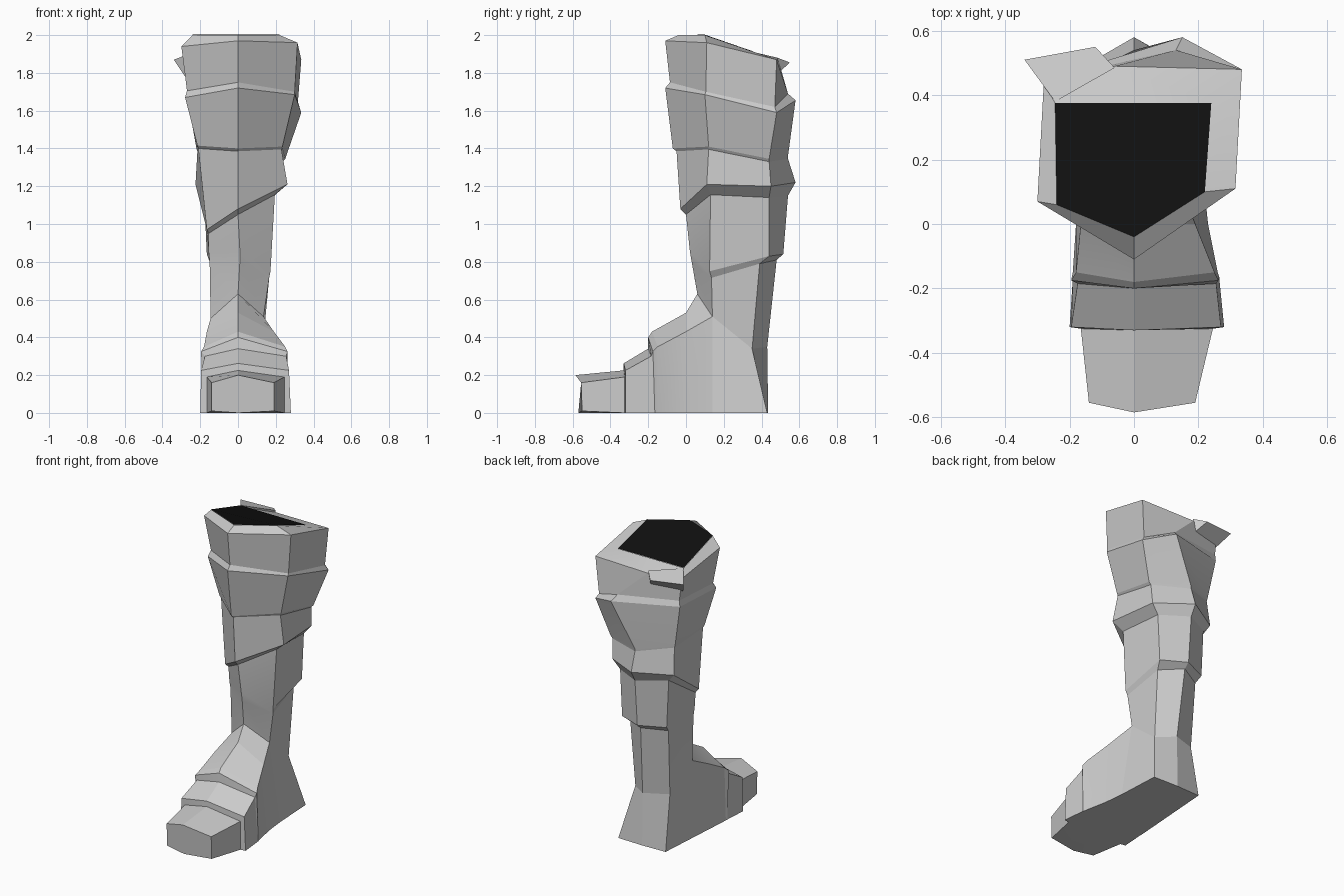
import bpy, bmesh, math

if "Cube" in bpy.data.objects:
    bpy.data.objects.remove(bpy.data.objects["Cube"], do_unlink=True)


def make_material(name, rgb):
    mat = bpy.data.materials.new(name)
    mat.use_nodes = True
    mat.diffuse_color = (*rgb, 1)
    bsdf = mat.node_tree.nodes["Principled BSDF"]
    bsdf.inputs["Base Color"].default_value = (*rgb, 1)
    bsdf.inputs["Roughness"].default_value = 0.8
    return mat


grey = make_material("light grey", (0.6, 0.6, 0.6))
black = make_material("black", (0.005, 0.005, 0.005))


def loft(name, rings, mat, closed=True, cap_first=False, cap_last=False):
    """Skin a list of equal-length point rings."""
    bm = bmesh.new()
    rows = [[bm.verts.new(p) for p in ring] for ring in rings]
    n = len(rows[0])
    for a, b in zip(rows, rows[1:]):
        for i in range(n if closed else n - 1):
            j = (i + 1) % n
            bm.faces.new((a[i], a[j], b[j], b[i]))
    if cap_first:
        bm.faces.new(rows[0])
    if cap_last:
        bm.faces.new(rows[-1])
    bmesh.ops.remove_doubles(bm, verts=bm.verts, dist=1e-5)
    bmesh.ops.recalc_face_normals(bm, faces=bm.faces)
    me = bpy.data.meshes.new(name)
    bm.to_mesh(me)
    bm.free()
    me.materials.append(mat)
    ob = bpy.data.objects.new(name, me)
    bpy.context.collection.objects.link(ob)
    bpy.ops.object.select_all(action="DESELECT")
    ob.select_set(True)
    bpy.context.view_layer.objects.active = ob
    bpy.ops.object.shade_smooth_by_angle(angle=math.radians(15))
    return ob


# Every leg ring runs: front ridge, front +x, back +x, back ridge, back -x, front -x
opening = [(0, -.04, 2), (.22, .1, 2), (.24, .375, 1.905),
           (0, .375, 1.905), (-.245, .375, 1.905), (-.24, .06, 2)]
rim = [(0, -.11, 1.97), (.315, .11, 1.96), (.335, .48, 1.87),
       (-.06, .49, 1.865), (-.28, .44, 1.87), (-.3, .07, 1.94)]
fold_top = [(0, -.085, 1.75), (.3, .105, 1.70), (.315, .47, 1.62),
            (.13, .54, 1.69), (-.265, .45, 1.72), (-.27, .1, 1.705)]
fold_low = [(0, -.11, 1.72), (.3, .1, 1.685), (.335, .48, 1.59),
            (.15, .58, 1.655), (-.27, .45, 1.68), (-.28, .08, 1.67)]
knee = [(0, -.07, 1.40), (.235, .12, 1.41), (.25, .44, 1.345),
        (0, .54, 1.36), (-.22, .43, 1.40), (-.215, .11, 1.415)]
knee_step = [(0, -.05, 1.385), (.23, .12, 1.395), (.235, .44, 1.33),
             (0, .54, 1.345), (-.215, .43, 1.385), (-.21, .12, 1.40)]
cuff_edge = [(0, -.03, 1.08), (.262, .11, 1.21), (.23, .45, 1.20),
             (0, .58, 1.22), (-.225, .45, 1.21), (-.165, .1, .97)]
cuff_under = [(0, 0, 1.05), (.195, .13, 1.155), (.18, .44, 1.14),
              (0, .54, 1.15), (-.18, .44, 1.16), (-.155, .12, .95)]
calf_edge = [(.01, .02, .86), (.172, .125, .75), (.165, .44, .83),
             (0, .515, .84), (-.165, .44, .84), (-.155, .13, .85)]
calf_step = [(.01, .03, .80), (.165, .135, .715), (.14, .39, .79),
             (0, .48, .81), (-.15, .4, .80), (-.15, .135, .80)]
ankle = [(0, .06, .63), (.135, .14, .51), (.13, .35, .34),
         (.02, .43, .35), (-.14, .37, .36), (-.145, .14, .5)]

# Shaft, from the bevelled rim down to the ankle, and the dark opening
loft("boot_shaft", [opening, rim, fold_top, fold_low, knee, knee_step,
                    cuff_edge, cuff_under, calf_edge, calf_step, ankle], grey)
loft("boot_opening", [[(x, y, z + .002) for x, y, z in opening]], black, cap_first=True)

# Small turned-out flap at the back corner of the rim
loft("rim_flap", [[(-.245, .38, 1.905), (-.34, .51, 1.87), (-.28, .43, 1.78)],
                  [(-.06, .485, 1.88), (-.12, .55, 1.855), (-.08, .49, 1.80)]],
     grey, cap_first=True, cap_last=True)

# Heel, open at the front where it meets the foot
heel_base = [(.215, .14, 0), (.2, .43, 0), (.02, .435, 0),
             (-.15, .43, 0), (-.17, .14, 0)]
loft("heel", [ankle[1:], heel_base], grey, closed=False, cap_last=True)


def station(sole, side, top):
    """Foot section: each argument is (x, y, z) data from +x over the top to -x."""
    (bx0, bx1, by), (sx0, sx1, sy, sz), (ty, tz) = sole, side, top
    return [(bx0, by, 0.01 if by < -.33 else 0), (sx0, sy, sz), (0, ty, tz),
            (sx1, sy, sz), (bx1, by, 0.01 if by < -.33 else 0), (0, by - .02, 0)]


# Foot, from the toe through two overlapping bands to the ankle
loft("foot", [
    station((.19, -.14, -.55), (.19, -.14, -.555, .16), (-.585, .20)),
    station((.245, -.165, -.325), (.245, -.165, -.325, .19), (-.33, .225)),
    station((.28, -.2, -.32), (.27, -.195, -.32, .225), (-.33, .262)),
    station((.265, -.19, -.17), (.255, -.175, -.185, .30), (-.20, .34)),
    station((.265, -.19, -.165), (.262, -.195, -.175, .325), (-.20, .40)),
    station((.26, -.19, -.15), (.25, -.18, -.15, .35), (-.18, .43)),
    [(.23, 0, 0), (.19, 0, .43), (0, .0, .53), (-.165, 0, .43), (-.18, 0, 0), (0, 0, 0)],
    [heel_base[0], ankle[1], ankle[0], ankle[5], heel_base[4], (0, .14, 0)],
], grey, cap_first=True)
